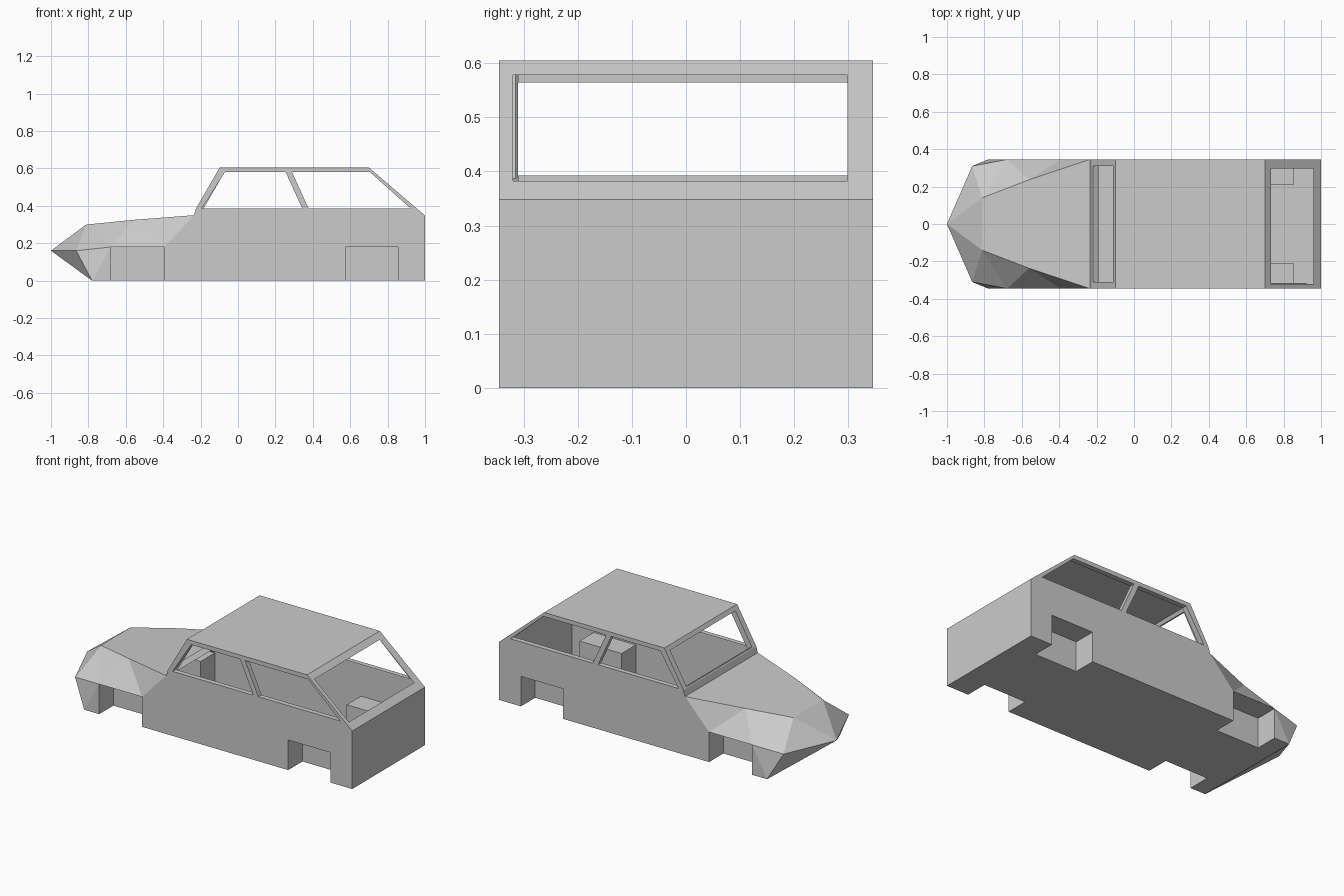
import bpy, bmesh
from mathutils import Vector

if "Cube" in bpy.data.objects:
    bpy.data.objects.remove(bpy.data.objects["Cube"])

bm = bmesh.new()
W = 0.345          # half width
WELL_Y = 0.21      # inner side of the wheel wells
WELL_Z = 0.18      # top of the wheel wells
WELLS = [(-0.68, -0.395), (0.575, 0.855)]
TAIL_Z = 0.348


def face(*pts):
    bm.faces.new([bm.verts.new(p) for p in pts])


def panel(normal, *loops):
    """Flat panel: the first loop is the outline, the others are holes."""
    edges = []
    for loop in loops:
        vs = [bm.verts.new(p) for p in loop]
        edges += [bm.edges.new((vs[i - 1], vs[i])) for i in range(len(vs))]
    bmesh.ops.triangle_fill(bm, use_beauty=True, edges=edges, normal=normal)


def reveal(loop, offset):
    """Window edge folded inwards."""
    pts = [Vector(p) for p in loop]
    off = Vector(offset)
    for i in range(len(pts)):
        face(pts[i - 1], pts[i], pts[i] + off, pts[i - 1] + off)


def side(profile, y):
    return [(x, y, z) for x, z in profile]


def cross(profile, y0, y1):
    """Rectangle spanning two (x, z) points, from y0 to y1."""
    (xa, za), (xb, zb) = profile
    return [(xa, y0, za), (xa, y1, za), (xb, y1, zb), (xb, y0, zb)]


# key points of the side outline
cowl, dash = (-0.235, 0.35), (-0.225, 0.385)
roof_front, roof_back = (-0.098, 0.605), (0.70, 0.605)
tail, tail_low = (1.0, TAIL_Z), (1.0, 0.0)
front_window = [(-0.193, 0.387), (-0.07, 0.58), (0.255, 0.58), (0.343, 0.387)]
back_window = [(0.377, 0.387), (0.289, 0.58), (0.706, 0.58), (0.922, 0.387)]
(f0, f1), (r0, r1) = WELLS
side_outline = [cowl, dash, roof_front, roof_back, tail, tail_low,
                (r1, 0), (r1, WELL_Z), (r0, WELL_Z), (r0, 0),
                (f1, 0), (f1, WELL_Z)]

tip = (-1.0, 0, 0.16)
for s in (1, -1):
    y = s * W
    # side panel with two windows
    holes = [side(front_window, y), side(back_window, y)]
    panel((0, s, 0), side(side_outline, y), *holes)
    for h in holes:
        reveal(h, (0, -s * 0.03, 0))

    # faceted nose and wing
    lamp = (-0.865, s * 0.31, 0.16)
    h1 = (-0.812, s * 0.14, 0.30)
    h2 = (-0.56, s * 0.237, 0.325)
    c = (cowl[0], y, cowl[1])
    w1, w2 = (f0, y, WELL_Z), (f1, y, WELL_Z)
    chin = (-0.78, y, 0)
    for tri in ((tip, lamp, h1), (lamp, w1, h1), (h1, w1, h2), (h2, w1, w2),
                (h2, w2, c), (tip, chin, lamp), (lamp, chin, w1),
                (chin, (f0, y, 0), w1)):
        face(*tri)

    # wheel wells
    yi = s * WELL_Y
    for a, b in WELLS:
        face((a, y, WELL_Z), (b, y, WELL_Z), (b, yi, WELL_Z), (a, yi, WELL_Z))
        face((a, yi, 0), (b, yi, 0), (b, yi, WELL_Z), (a, yi, WELL_Z))
        for x in (a, b):
            face((x, y, 0), (x, yi, 0), (x, yi, WELL_Z), (x, y, WELL_Z))

# nose centre and bonnet
face(tip, (-0.812, 0.14, 0.30), (-0.812, -0.14, 0.30))
face(tip, (-0.78, W, 0), (-0.78, -W, 0))
bonnet = [(-0.812, 0.14, 0.30), (-0.56, 0.237, 0.325), (cowl[0], W, cowl[1])]
for (xa, ya, za), (xb, yb, zb) in zip(bonnet, bonnet[1:]):
    face((xa, ya, za), (xb, yb, zb), (xb, -yb, zb), (xa, -ya, za))

# cowl, roof and tail
for strip in ((cowl, dash), (roof_front, roof_back), (tail, tail_low)):
    face(*cross(strip, -W, W))


def on_line(a, b, z):
    t = (z - a[1]) / (b[1] - a[1])
    return (a[0] + t * (b[0] - a[0]), z)


# windscreen frame
hole = cross((on_line(dash, roof_front, 0.393),
              on_line(dash, roof_front, 0.582)), -0.31, 0.31)
panel((-0.866, 0, 0.5), cross((dash, roof_front), -W, W), hole)
reveal(hole, (0.03, 0, -0.018))

# rear window frame
hole = cross((on_line(roof_back, tail, 0.578),
              on_line(roof_back, tail, 0.382)), -0.32, 0.298)
panel((0.65, 0, 0.76), cross((roof_back, tail), -W, W), hole)

# floor with wheel cut-outs
half = [(-0.78, W)]
for a, b in WELLS:
    half += [(a, W), (a, WELL_Y), (b, WELL_Y), (b, W)]
half.append((1.0, W))
floor = [(x, y, 0) for x, y in half] + [(x, -y, 0) for x, y in reversed(half)]
panel((0, 0, 1), floor)

# weld the panels into one shell
bmesh.ops.remove_doubles(bm, verts=bm.verts, dist=0.0005)
bmesh.ops.recalc_face_normals(bm, faces=bm.faces)
mesh = bpy.data.meshes.new("car_body")
bm.to_mesh(mesh)
bm.free()
body = bpy.data.objects.new("car_body", mesh)
bpy.context.collection.objects.link(body)
